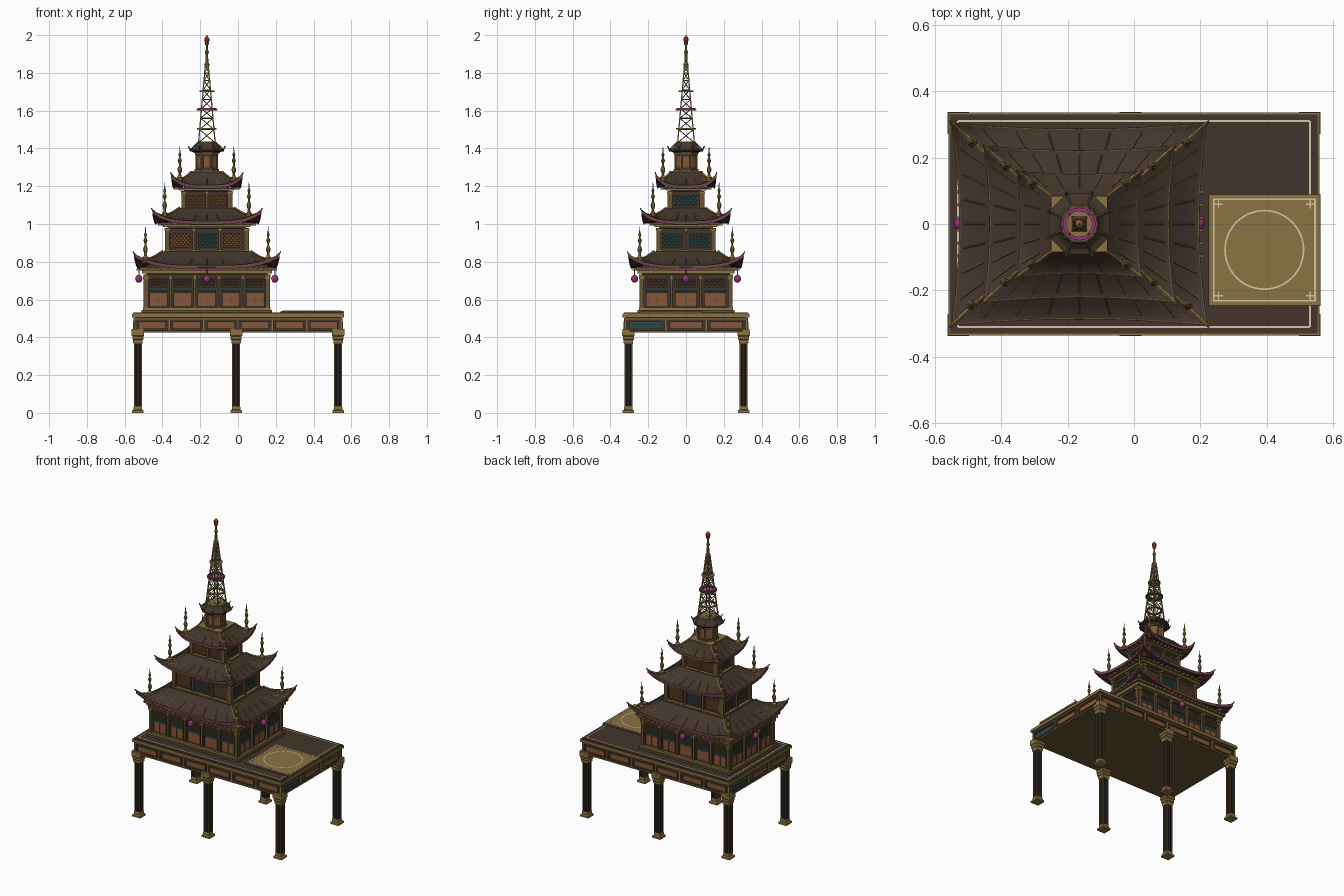
import bpy, bmesh, math
from mathutils import Vector, Matrix

if "Cube" in bpy.data.objects:
    bpy.data.objects.remove(bpy.data.objects["Cube"])

COL = dict(dark=(.055, .036, .025), black=(.022, .016, .013), gold=(.26, .17, .055), bronze=(.13, .085, .035),
           orange=(.25, .095, .04), teal=(.014, .07, .085), pink=(.30, .03, .17), cream=(.66, .57, .38), red=(.40, .03, .02))
MATS, PARTS = {}, {}
for k, c in COL.items():
    MATS[k] = bpy.data.materials.new(k)
    MATS[k].diffuse_color = (*c, 1)
CX = -0.165  # tower axis

def part(name, col):
    return PARTS.setdefault((name, col), bmesh.new())

def box(bm, c, s):
    bmesh.ops.create_cube(bm, size=1, matrix=Matrix.Translation(c) @ Matrix.Diagonal((*s, 1)))

def bar(bm, p, q, r, n=4):
    p, q = Vector(p), Vector(q)
    d = q - p
    m = Matrix.Translation((p + q) / 2) @ d.to_track_quat('Z', 'Y').to_matrix().to_4x4()
    bmesh.ops.create_cone(bm, cap_ends=True, segments=n, radius1=r, radius2=r, depth=d.length, matrix=m)

def loft(bm, rings, cap=True):
    rs = [[bm.verts.new(p) for p in r] for r in rings]
    n = len(rs[0])
    for a, b in zip(rs, rs[1:]):
        for i in range(n):
            bm.faces.new((a[i], a[(i + 1) % n], b[(i + 1) % n], b[i]))
    if cap:
        bm.faces.new(rs[0][::-1])
        bm.faces.new(rs[-1])

def lathe(bm, c, prof, n=8):
    # square (n=4) and octagon are flat-sided, radius = distance to the flat
    k = 1 / math.cos(math.pi / n)
    ang = [2 * math.pi * (i + .5) / n for i in range(n)]
    loft(bm, [[(c[0] + r * k * math.cos(a), c[1] + r * k * math.sin(a), c[2] + z) for a in ang] for r, z in prof])

def slab(bm, cx, hx, hy, z0, z1):
    box(bm, (cx, 0, (z0 + z1) / 2), (2 * hx, 2 * hy, z1 - z0))

class Side:
    """Local frame on one face of a rectangular storey: s along, d outward, z up."""
    def __init__(self, k, cx, hx, hy):
        self.k, self.cx = k, cx
        self.half, self.off = (hx, hy) if k % 2 == 0 else (hy, hx)
    def p(self, s, d, z):
        o = self.off + d
        x, y = [(s, -o), (o, s), (-s, o), (-o, -s)][self.k]
        return Vector((self.cx + x, y, z))
    def box(self, bm, s, d, z, w, t, h):
        box(bm, self.p(s, d, z), (w, t, h) if self.k % 2 == 0 else (t, w, h))

def framed(sd, name, col, s, z, w, h, t=.006):
    sd.box(part(name + "_panels", col), s, .002, z, w, .006, h)
    f = part(name + "_frames", "bronze")
    for e in (-1, 1):
        sd.box(f, s + e * w / 2, .004, z, t, .012, h + t)
        sd.box(f, s, .004, z + e * h / 2, w, .012, t)

def lattice(sd, s, z, w, h, n):
    bm = part("window_lattice", "bronze")
    c = w / n
    for i in range(n):
        x = s - w / 2 + c * i
        for e in (0, 1):
            for r in range(max(1, round(h / c))):
                hh = h / max(1, round(h / c))
                zz = z - h / 2 + hh * r
                bar(bm, sd.p(x, .007, zz + e * hh), sd.p(x + c, .007, zz + (1 - e) * hh), .0018)

# legs: stepped base, fluted shaft, flared capital
for x in (-.53, -.01, .53):
    for y in (-.305, .305):
        lathe(part("leg_bases", "gold"), (x, y, 0), [(.03, 0), (.03, .012), (.022, .018), (.022, .03), (.019, .036)], 4)
        lathe(part("leg_shafts", "black"), (x, y, 0), [(.02, .03), (.02, .38)], 8)
        for e in (-1, 1):
            for f in (-1, 1):
                box(part("leg_strips", "bronze"), (x + e * .017, y + f * .017, .2), (.007, .007, .35))
        lathe(part("leg_capitals", "gold"), (x, y, 0), [(.021, .365), (.025, .372), (.025, .385), (.029, .39), (.029, .405), (.033, .41), (.033, .43)], 4)
        box(part("beam_brackets", "gold"), (x, y + math.copysign(.012, y), .436), (.066, .04, .016))

# platform with panelled beam and cornice
slab(part("platform_body", "dark"), 0, .545, .32, .43, .505)
for hx, hy, z0, z1, c in ((.553, .328, .425, .437, "bronze"), (.552, .327, .492, .502, "bronze"), (.56, .336, .506, .524, "gold"), (.556, .332, .524, .528, "bronze")):
    slab(part("platform_mouldings", c), 0, hx, hy, z0, z1)
slab(part("deck", "dark"), 0, .553, .329, .52, .531)
for k in range(4):
    sd = Side(k, 0, .545, .32)
    n = 6 if k % 2 == 0 else 3
    w = 2 * sd.half / n
    for i in range(n):
        s = -sd.half + w * (i + .5)
        framed(sd, "platform", "teal" if k % 2 and i == 0 else "orange", s, .464, w * .78, .036)
        sd.box(part("platform_posts", "gold"), s - w / 2, .003, .465, .012, .012, .06)
    ln = Side(k, 0, .53, .31)
    ln.box(part("deck_line", "cream"), 0, 0, .5315, 2 * ln.half, .006, .002)

# landing pad with circle marking
px, py = .393, -.078
box(part("landing_pad", "gold"), (px, py, .533), (.332, .332, .014))
box(part("landing_pad_rim", "bronze"), (px, py, .531), (.338, .338, .012))
mk = part("pad_marking", "cream")
for e in (-1, 1):
    box(mk, (px + e * .153, py, .5405), (.005, .31, .002))
    box(mk, (px, py + e * .153, .5405), (.31, .005, .002))
    for f in (-1, 1):
        box(mk, (px + e * .138, py + f * .138, .5405), (.026, .004, .002))
        box(mk, (px + e * .138, py + f * .138, .5405), (.004, .026, .002))
loft(mk, [[(px + r * math.cos(i * math.pi / 24), py + r * math.sin(i * math.pi / 24), .5412) for i in range(48)] for r in (.121, .116)], False)

# storeys: half sizes, z range, bays, teal bays
def storey(hx, hy, z0, z1, bays, style):
    H = z1 - z0
    slab(part("storey_walls", "dark"), CX, hx - .018, hy - .018, z0, z1 + .03)
    for a, b, g, c in ((0, .06, .008, "bronze"), (.06, .12, 0, "gold"), (.86, .90, -.002, "bronze"), (.92, 1, .006, "gold"), (1, 1.08, .018, "bronze")):
        slab(part("storey_mouldings", c), CX, hx + g, hy + g, z0 + a * H, z0 + b * H)
    for k in range(4):
        sd = Side(k, CX, hx - .018, hy - .018)
        n = bays[k % 2]
        w = 2 * sd.half / n
        for i in range(n + 1):
            s = -sd.half + w * i
            cw = .02 if i in (0, n) else .012
            sd.box(part("storey_columns", "bronze"), s, .006, z0 + H * .5, cw, .018, H * .78)
            sd.box(part("column_caps", "gold"), s, .006, z0 + H * .82, cw + .008, .024, H * .06)
        for i in range(n):
            s = -sd.half + w * (i + .5)
            if style == 1:  # doors, teal transom, lattice
                framed(sd, "door", "orange", s, z0 + H * .31, w * .72, H * .32, .005)
                sd.box(part("door_mullions", "bronze"), s, .005, z0 + H * .31, .004, .008, H * .32)
                sd.box(part("transoms", "teal"), s, .004, z0 + H * .51, w * .74, .008, H * .05)
                framed(sd, "window", "dark", s, z0 + H * .71, w * .74, H * .2, .005)
                lattice(sd, s, z0 + H * .71, w * .72, H * .19, 5)
            else:
                teal = (style == 2 and (i == 1 or k % 2)) or (style == 3 and k % 2)
                framed(sd, "window", "teal" if teal else "orange", s, z0 + H * .46, w * .74, H * .48, .005)
                lattice(sd, s, z0 + H * .46, w * .72, H * .46, 5)
        nb = n * 4  # eave brackets
        for i in range(nb):
            sd.box(part("eave_brackets", "gold"), -sd.half + 2 * sd.half * (i + .5) / nb, .03, z1 + .004, .008, .045, .012)
        if style == 1:  # hanging lantern
            m = Matrix.Translation(sd.p(0, .04, .71)) @ Matrix.Diagonal((1, 1, 1.1, 1))
            bmesh.ops.create_uvsphere(part("lanterns", "pink"), u_segments=12, v_segments=8, radius=.019, matrix=m)
            bar(part("lantern_hooks", "gold"), sd.p(0, .04, .728), sd.p(0, .04, .775), .003)

# curved roofs with upturned corners
def roof(ax, ay, bx, by, zt, ze, lift, fx, fy, ribs):
    def pt(k, u, v, dz=0):
        a, b = [(u, -1), (1, u), (-u, 1), (-1, -u)][k]
        pull = 1 - .06 * (1 - u * u) * v
        z = ze + (zt - ze) * max(0, 1 - v) ** 1.5 + lift * abs(u) ** 4 * v ** 3 + dz
        return Vector((CX + a * (ax + (bx - ax) * v) * pull, b * (ay + (by - ay) * v) * pull, z))
    us = [-1 + i / 8 for i in range(16)]
    ring = lambda v, dz=0: [pt(k, u, v, dz) for k in range(4) for u in us]
    under = [Vector((p.x, p.y, ze - .004)) for p in ring(.1)]
    loft(part("roofs", "dark"), [under, ring(.96, -.014), ring(1, -.012)] + [ring(1 - i / 8) for i in range(9)])
    for name, col, a, b, o in (("eave_trim", "pink", -.017, -.009, 1.006), ("eave_edge", "bronze", -.008, .002, 1.004)):
        loft(part(name, col), [ring(.97, a), ring(o, a), ring(o, b), ring(.97, b), ring(.97, a)], False)
    for k in range(4):
        hip = [pt(k, 1, v / 8, .003) for v in range(9)]
        for p, q in zip(hip, hip[1:]):
            bar(part("hip_ridges", "gold"), p, q, .005)
        bar(part("hip_tips", "gold"), hip[-1], hip[-1] + (hip[-1] - hip[-2]) * .3 + Vector((0, 0, .006)), .004)
        for i in range(ribs):
            u = -.8 + 1.6 * i / (ribs - 1)
            for j in range(3, 7):
                bar(part("roof_ribs", "bronze"), pt(k, u, j / 8, .0005), pt(k, u, (j + 1) / 8, .0005), .0025)
    # corner finials
    prof = [(.015, -.02), (.015, .012), (.009, .018), (.006, .03), (.012, .05), (.012, .058), (.005, .075), (.005, .085),
            (.011, .1), (.004, .118), (.008, .132), (.003, .145), (.001, .175)]
    for e in (-1, 1):
        for f in (-1, 1):
            v = (fx - ax) / (bx - ax)
            lathe(part("roof_finials", "gold"), (CX + e * fx, f * fy, pt(1, 1, v).z), prof, 8)

storey(.338, .25, .53, .755, (5, 3), 1)
roof(.235, .17, .385, .305, .855, .78, .06, .325, .245, 7)
storey(.225, .16, .845, .995, (3, 2), 2)
roof(.145, .105, .288, .236, 1.085, 1.015, .055, .223, .175, 7)
storey(.138, .1, 1.075, 1.185, (2, 1), 3)
roof(.083, .083, .188, .16, 1.275, 1.205, .055, .143, .122, 5)

# octagonal lantern room and its cap roof
slab(part("room_base", "gold"), CX, .085, .085, 1.262, 1.28)
c = (CX, 0, 0)
lathe(part("room_wall", "dark"), c, [(.055, 1.27), (.055, 1.39)])
for r, a, b in ((.065, 1.278, 1.29), (.063, 1.365, 1.375), (.07, 1.375, 1.383)):
    lathe(part("room_mouldings", "bronze"), c, [(r, a), (r, b)])
lathe(part("cap_roof", "dark"), c, [(.055, 1.378), (.09, 1.385), (.092, 1.392), (.075, 1.398), (.062, 1.41), (.055, 1.428)])
lathe(part("spire_base", "gold"), c, [(.054, 1.42), (.054, 1.432), (.046, 1.438)])
for i in range(8):
    a = math.pi / 4 * (i + .5)
    d = Vector((math.cos(a), math.sin(a), 0))
    P = lambda r, z: Vector((CX, 0, z)) + d * r
    bar(part("room_columns", "gold"), P(.06, 1.285), P(.06, 1.37), .005)
    bar(part("cap_horns", "bronze"), P(.058, 1.426), P(.096, 1.392), .004)
    bar(part("cap_horns", "bronze"), P(.094, 1.392), P(.106, 1.412), .004)
    b = math.pi / 4 * i
    m = Matrix.Translation((CX + .056 * math.cos(b), .056 * math.sin(b), 1.328)) @ Matrix.Rotation(b, 4, 'Z') @ Matrix.Diagonal((.004, .03, .06, 1))
    bmesh.ops.create_cube(part("room_windows", "orange"), size=1, matrix=m)

# open lattice spire
zs = [1.43, 1.5, 1.56, 1.61, 1.66, 1.71, 1.76, 1.8, 1.84]
half = lambda z: .044 - (z - 1.43) / .41 * .036
sp = part("spire_lattice", "gold")
for lo, hi in zip(zs, zs[1:]):
    q = lambda k, z: Vector((CX + half(z) * (1, 1, -1, -1)[k % 4], half(z) * (-1, 1, 1, -1)[k % 4], z))
    for k in range(4):
        bar(sp, q(k, lo), q(k, hi), .0045)
        bar(sp, q(k, lo), q(k + 1, hi), .0025)
        bar(sp, q(k + 1, lo), q(k, hi), .0025)
        bar(sp, q(k, hi), q(k + 1, hi), .003)
for z, r, col in ((1.5, .052, "gold"), (1.6, .056, "bronze"), (1.606, .05, "pink"), (1.7, .04, "gold")):
    h = half(z)
    ring = lambda rr, zz: [(CX + rr * math.cos(i * math.pi / 8), rr * math.sin(i * math.pi / 8), zz) for i in range(16)]
    loft(part("spire_rings", col), [ring(h, z), ring(r, z), ring(r, z + .007), ring(h, z + .007), ring(h, z)], False)
lathe(part("spire_rod", "gold"), c, [(.012, 1.83), (.014, 1.845), (.008, 1.855), (.007, 1.9), (.011, 1.91), (.005, 1.925), (.005, 1.945), (.012, 1.955), (.01, 1.962)])
lathe(part("spire_jewel", "red"), c, [(.006, 1.955), (.014, 1.972), (.013, 1.982), (.004, 1.994)], 8)
lathe(part("jewel_cap", "gold"), c, [(.01, 1.988), (.004, 1.995), (.002, 2.0)], 8)

# turn the collected geometry into objects
for (name, col), bm in PARTS.items():
    bmesh.ops.recalc_face_normals(bm, faces=bm.faces)
    me = bpy.data.meshes.new(name)
    bm.to_mesh(me)
    bm.free()
    me.materials.append(MATS[col])
    bpy.context.collection.objects.link(bpy.data.objects.new(name if (name in [n for n, _ in PARTS][:1]) else name + "_" + col, me))

for m in bpy.data.materials:
    if m.users and not m.is_grease_pencil:
        m.use_nodes = True
        m.node_tree.nodes["Principled BSDF"].inputs["Base Color"].default_value = m.diffuse_color
